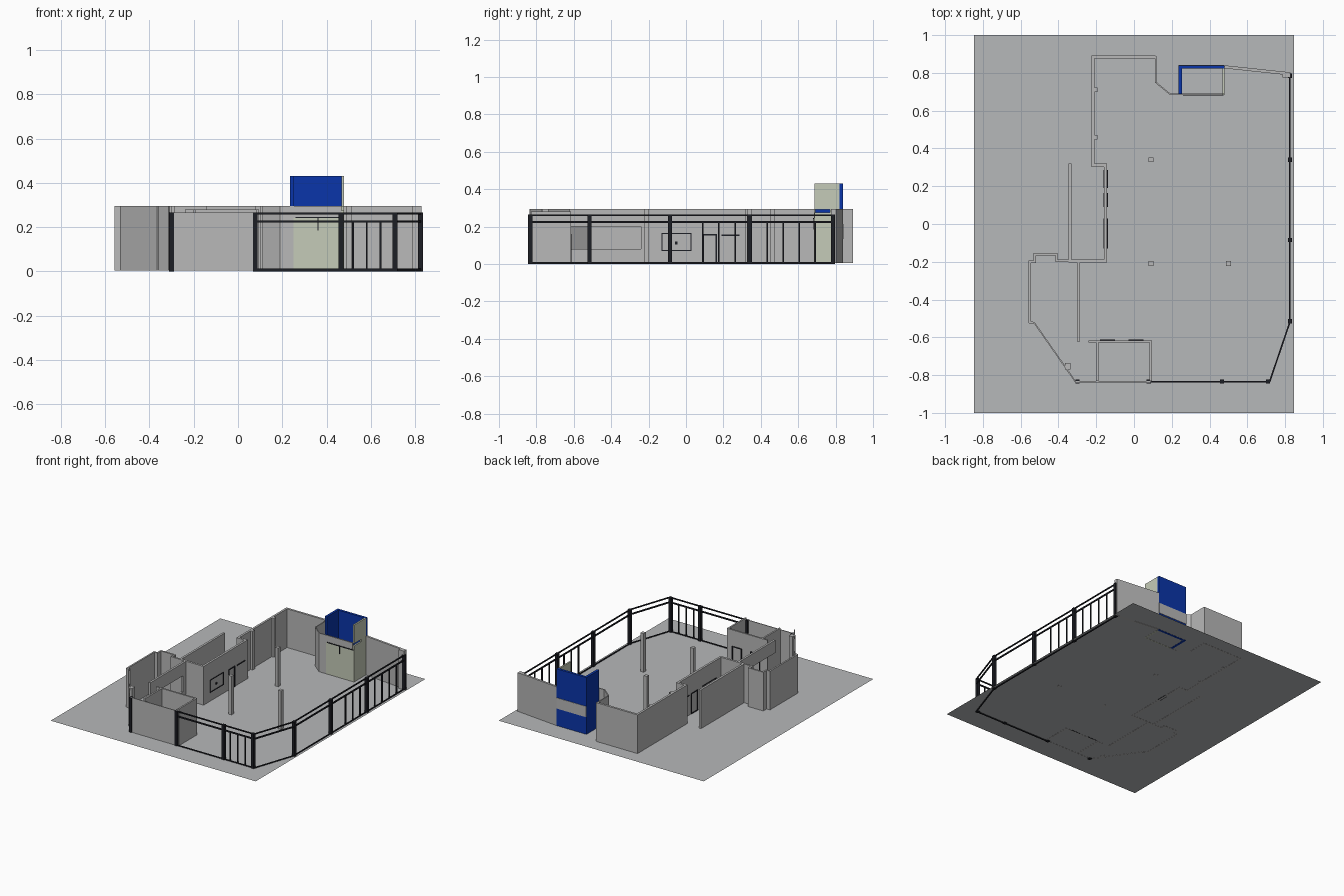
import bpy, bmesh
from mathutils import Vector

cube = bpy.data.objects.get("Cube")
if cube:
    bpy.data.objects.remove(cube)


def material(name, rgb):
    m = bpy.data.materials.new(name)
    m.use_nodes = True
    m.diffuse_color = (*rgb, 1)
    m.node_tree.nodes["Principled BSDF"].inputs["Base Color"].default_value = (*rgb, 1)
    return m


GREY = material("wall_grey", (0.48, 0.48, 0.48))
FLOOR = material("floor_grey", (0.47, 0.48, 0.49))
BLACK = material("frame_black", (0.012, 0.013, 0.018))
BLUE = material("tower_blue", (0.003, 0.035, 0.4))
CREAM = material("tower_cream", (0.56, 0.6, 0.48))
BASE, TOP, RAIL = 0.005, 0.295, 0.265


def finish(name, bm, mat):
    bmesh.ops.recalc_face_normals(bm, faces=bm.faces)
    mesh = bpy.data.meshes.new(name)
    bm.to_mesh(mesh)
    bm.free()
    mesh.materials.append(mat)
    ob = bpy.data.objects.new(name, mesh)
    bpy.context.collection.objects.link(ob)
    return ob


def box(name, x, y, z, mat):
    """Box from (low, high) pairs on each axis."""
    bm = bmesh.new()
    bmesh.ops.create_cube(bm, size=1)
    for v in bm.verts:
        v.co = [lo + (c + 0.5) * (hi - lo) for c, (lo, hi) in zip(v.co, (x, y, z))]
    return finish(name, bm, mat)


def post(name, x, y, size, z, mat):
    h = size / 2
    return box(name, (x - h, x + h), (y - h, y + h), z, mat)


def wall(name, pts, thick=0.018, z0=BASE, z1=TOP, mat=GREY):
    """Mitred wall along a plan centreline."""
    pts = [Vector(p) for p in pts]
    dirs = [(b - a).normalized() for a, b in zip(pts, pts[1:])]
    sides = [Vector((-d.y, d.x)) for d in dirs]
    bm = bmesh.new()
    rings = []
    for i, p in enumerate(pts):
        a, b = sides[max(i - 1, 0)], sides[min(i, len(sides) - 1)]
        off = (a + b) / (1 + a.dot(b)) * thick / 2
        rings.append([bm.verts.new((*q, z)) for q, z in
                      ((p - off, z0), (p + off, z0), (p + off, z1), (p - off, z1))])
    for r, s in zip(rings, rings[1:]):
        for k in range(4):
            n = (k + 1) % 4
            bm.faces.new((r[k], r[n], s[n], s[k]))
    bm.faces.new(rings[0])
    bm.faces.new(rings[-1])
    return finish(name, bm, mat)


def frame(name, axis, at, u, z, mat=BLACK, w=0.006, depth=0.006):
    """Thin rectangular trim on a wall plane facing the given axis."""
    d = (at - depth / 2, at + depth / 2)
    strips = [((u[0], u[0] + w), z), ((u[1] - w, u[1]), z),
              (u, (z[1] - w, z[1])), (u, (z[0], z[0] + w))]
    for i, (su, sz) in enumerate(strips):
        xy = (d, su) if axis == "x" else (su, d)
        box(f"{name}_{i + 1}", *xy, sz, mat)


# Floor sheet
bm = bmesh.new()
bmesh.ops.create_grid(bm, x_segments=1, y_segments=1, size=1)
for v in bm.verts:
    v.co = (v.co.x * 0.847, v.co.y, 0.006)
finish("floor", bm, FLOOR)

# Back room and core walls
wall("back_room_wall", [(0.115, 0.885), (-0.217, 0.885), (-0.217, 0.311),
                        (-0.15, 0.311), (-0.15, -0.195), (-0.34, -0.195), (-0.34, 0.32)], 0.016)
wall("back_room_side", [(0.115, 0.89), (0.115, 0.75), (0.19, 0.688), (0.25, 0.688)], 0.007)
for i, y in enumerate((0.71, 0.46)):
    box(f"back_room_pier_{i + 1}", (-0.21, -0.192), (y - 0.012, y + 0.012), (BASE, TOP), GREY)

# Left wing
wall("left_wing_wall", [(-0.34, -0.195), (-0.41, -0.195), (-0.41, -0.16), (-0.525, -0.16),
                        (-0.525, -0.2), (-0.552, -0.2), (-0.552, -0.52), (-0.53, -0.525)], 0.012)
wall("left_angled_wall", [(-0.53, -0.52), (-0.31, -0.835)], 0.007)
box("angled_wall_pier", (-0.365, -0.335), (-0.77, -0.735), (BASE, TOP), GREY)

# Counter wall with a long serving opening
cx = (-0.302, -0.287)
box("counter_base", cx, (-0.622, -0.2), (BASE, 0.08), GREY)
box("counter_lintel", cx, (-0.622, -0.2), (0.2, TOP), GREY)
box("counter_end", cx, (-0.24, -0.2), (0.08, 0.2), GREY)

# Front room
wall("front_room_wall", [(-0.195, -0.83), (-0.195, -0.622), (0.088, -0.622), (0.088, -0.83)],
     0.012, z1=0.28)
wall("front_panel", [(-0.31, -0.835), (0.088, -0.835)], 0.006, z1=RAIL)
box("front_room_wing", (-0.24, -0.195), (-0.627, -0.617), (BASE, 0.28), GREY)
for i, x in enumerate((-0.18, -0.03)):
    frame(f"front_room_door_{i + 1}", "y", -0.614, (x, x + 0.08), (BASE, 0.16))

# Core wall door, window and sign trim, on both faces
for side, x in (("outer", -0.141), ("inner", -0.159)):
    frame(f"core_window_{side}", "x", x, (-0.13, 0.03), (0.07, 0.165), w=0.005)
    frame(f"core_door_{side}", "x", x, (0.09, 0.165), (BASE, 0.16), w=0.007)
    box(f"core_sign_{side}", (x - 0.003, x + 0.003), (0.19, 0.285), (0.15, 0.157), BLACK)
box("window_handle", (-0.142, -0.137), (-0.06, -0.045), (0.105, 0.12), BLACK)

# Tower
tx, ty = (0.235, 0.48), (0.688, 0.84)
box("tower_back", tx, (0.822, ty[1]), (BASE, 0.43), BLUE)
box("tower_left", (tx[0], 0.253), (ty[0], 0.822), (BASE, 0.43), BLUE)
box("tower_band", tx, (ty[1], ty[1] + 0.003), (0.135, 0.215), GREY)
box("tower_right_lower", (0.468, tx[1]), (ty[0], 0.822), (BASE, 0.275), CREAM)
box("tower_right_upper", (0.468, tx[1]), (ty[0], 0.822), (0.292, 0.43), CREAM)
box("tower_right_joint", (0.468, tx[1]), (0.77, 0.822), (0.275, 0.292), CREAM)
box("tower_front", (0.25, tx[1]), (0.684, 0.692), (BASE, 0.242), CREAM)
box("tower_front_head", (0.25, 0.468), (0.684, 0.692), (0.242, TOP), GREY)
box("tower_door_head", (0.26, 0.475), (0.68, 0.685), (0.24, 0.246), BLACK)
box("tower_door_split", (0.359, 0.363), (0.681, 0.685), (0.185, 0.24), BLACK)

# Right part of the back wall
wall("back_right_wall", [(0.48, 0.832), (0.827, 0.795)], 0.016)
box("back_right_pier", (0.785, 0.828), (0.775, 0.795), (BASE, TOP), GREY)

# Free standing columns
for i, (x, y) in enumerate(((0.09, 0.34), (0.09, -0.21), (0.5, -0.21))):
    post(f"column_{i + 1}", x, y, 0.026, (BASE, TOP), GREY)

# Glazed facade: rails, posts and mullions
facade = [(0.825, 0.79), (0.825, -0.52), (0.718, -0.835), (0.08, -0.835)]
for name, z0, z1 in (("sill", 0, 0.012), ("lower_rail", 0.22, 0.23), ("upper_rail", 0.257, RAIL)):
    wall(f"facade_{name}", facade, 0.008, z0, z1, BLACK)
thick_posts = [(0.825, y) for y in (0.785, 0.34, -0.085, -0.515)]
thick_posts += [(x, -0.833) for x in (0.71, 0.465, 0.078, -0.3)]
for i, (x, y) in enumerate(thick_posts):
    post(f"facade_post_{i + 1}", x, y, 0.022, (0, RAIL), BLACK)
slim = [(0.825, 0.09 + 0.086 * k) for k in range(8)]
slim += [(0.52 + 0.062 * k, -0.835) for k in range(3)]
for i, (x, y) in enumerate(slim):
    post(f"mullion_{i + 1}", x, y, 0.008, (0, 0.225), BLACK)
